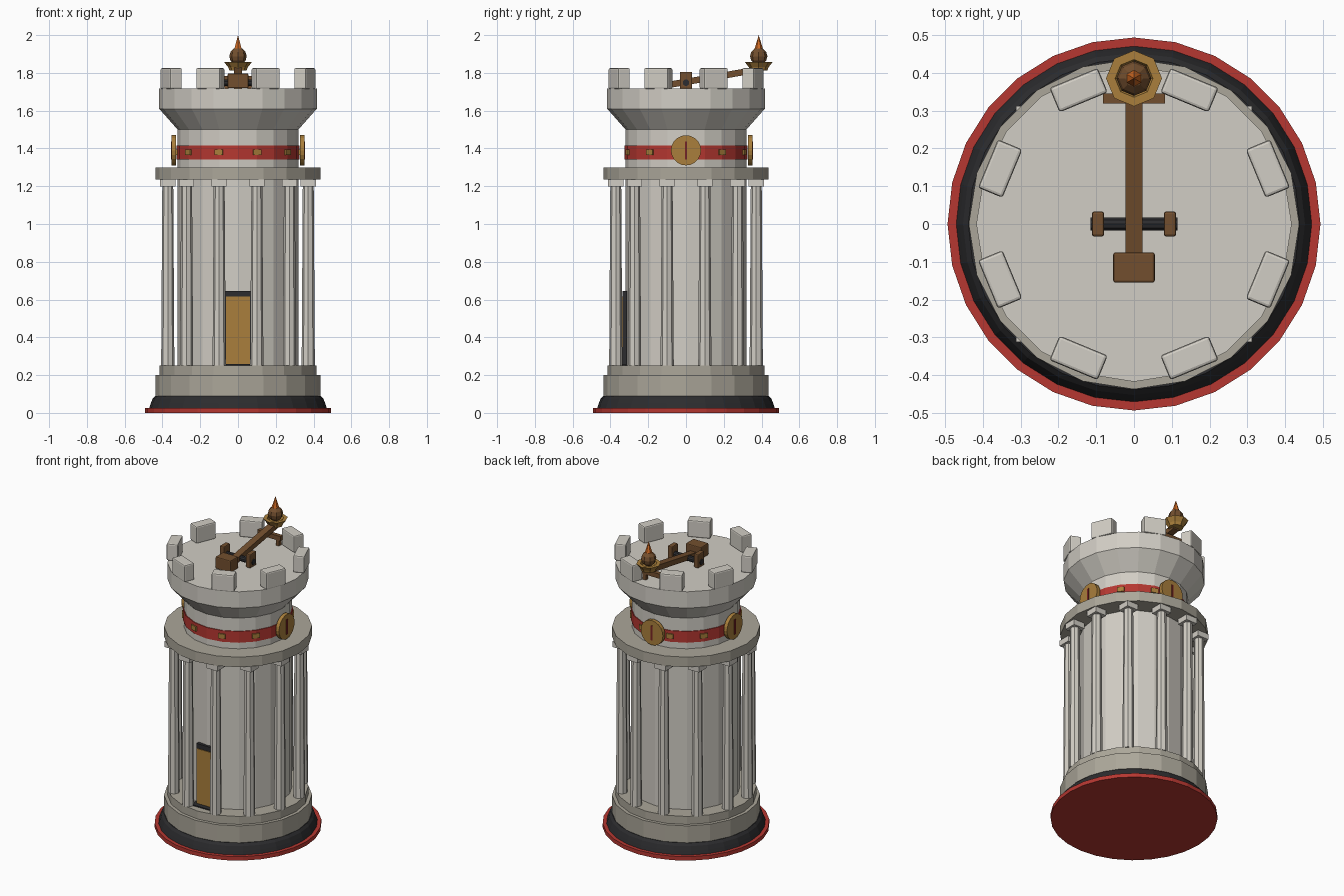
import bpy, bmesh
from math import sin, cos, pi, radians, atan2
from mathutils import Matrix, Vector

cube = bpy.data.objects.get("Cube")
if cube:
    bpy.data.objects.remove(cube, do_unlink=True)


def material(name, *rgb):
    col = [(c / 255) ** 2.2 for c in rgb] + [1]
    m = bpy.data.materials.new(name)
    m.use_nodes = True
    m.diffuse_color = col
    m.node_tree.nodes["Principled BSDF"].inputs["Base Color"].default_value = col
    return m


PALE = material("pale stone", 208, 204, 195)
STONE = material("grey stone", 170, 165, 152)
DARK = material("dark iron", 48, 48, 50)
RED = material("red paint", 180, 58, 52)
GOLD = material("gold", 168, 126, 62)
WOOD = material("brown wood", 114, 80, 50)
FLAME = material("orange flame", 205, 105, 40)
MAROON = material("dark red slit", 120, 40, 40)


def finish(name, bm, mat, matrix=None, bevel=0):
    bmesh.ops.recalc_face_normals(bm, faces=bm.faces)
    me = bpy.data.meshes.new(name)
    bm.to_mesh(me)
    bm.free()
    me.materials.append(mat)
    ob = bpy.data.objects.new(name, me)
    bpy.context.collection.objects.link(ob)
    if matrix:
        ob.matrix_world = matrix
    if bevel:
        mod = ob.modifiers.new("Bevel", "BEVEL")
        mod.width, mod.segments = bevel, 2
    return ob


def box(name, mat, centre, size, turn=0, axis="Z", bevel=0):
    bm = bmesh.new()
    bmesh.ops.create_cube(bm, size=1, matrix=Matrix.Diagonal((*size, 1)))
    return finish(name, bm, mat, Matrix.Translation(centre) @ Matrix.Rotation(turn, 4, axis), bevel)


def lathe(name, mat, profile, sides, matrix=None):
    """Stack of (radius, height) rings, capped at both ends."""
    bm = bmesh.new()
    rings = [[bm.verts.new((r * cos(2 * pi * i / sides), r * sin(2 * pi * i / sides), z))
              for i in range(sides)] for r, z in profile]
    for a, b in zip(rings, rings[1:]):
        for i in range(sides):
            j = (i + 1) % sides
            bm.faces.new((a[i], a[j], b[j], b[i]))
    bm.faces.new(rings[0])
    bm.faces.new(rings[-1])
    return finish(name, bm, mat, matrix)


def around(radius, angle, z):
    return Vector((radius * cos(angle), radius * sin(angle), z))


# Stepped base
lathe("base_disc", RED, [(.493, 0), (.493, .026)], 28)
lathe("base_plinth", DARK, [(.47, .026), (.462, .05), (.452, .075), (.438, .09)], 28)
lathe("lower_drum", STONE, [(.437, .09), (.437, .2)], 20)
lathe("upper_drum", STONE, [(.416, .2), (.416, .252)], 20)

# Tower body, ledge and flared crown
lathe("tower_shaft", PALE, [(.32, .25), (.32, 1.5)], 20)
lathe("ledge_ring", STONE, [(.437, 1.235), (.437, 1.3)], 20)
lathe("red_band", RED, [(.325, 1.342), (.325, 1.415)], 20)
lathe("crown", PALE, [(.32, 1.5), (.417, 1.61), (.417, 1.717)], 20)

# Colonnade
for k in range(12):
    p = around(.385, radians(15 + 30 * k), 0)
    lathe("column", PALE, [(.035, .25), (.029, 1.2)], 8, Matrix.Translation(p))
    box("column_capital", PALE, p + Vector((0, 0, 1.217)), (.08, .08, .036))

# Battlements
for k in range(8):
    a = radians(22.5 + 45 * k)
    box("merlon", PALE, around(.383, a, 1.77), (.07, .138, .11), a, bevel=.008)

# Band studs; the three medallions
for k in range(10):
    a = radians(36 * k)
    box("band_stud", GOLD, around(.323, a, 1.38), (.016, .044, .03), a)
for a in (0, pi / 2, pi):
    face = Matrix.Rotation(a, 4, "Z") @ Matrix.Rotation(pi / 2, 4, "Y")
    lathe("medallion", GOLD, [(.08, .328), (.08, .352)], 20,
          Matrix.Translation((0, 0, 1.39)) @ face)
    box("medallion_slit", MAROON, around(.353, a, 1.39), (.006, .012, .095), a)

# Doorway
box("door_frame", DARK, (0, -.324, .448), (.13, .022, .395))
box("door_panel", GOLD, (0, -.336, .433), (.126, .006, .364))
box("door_step", DARK, (0, -.345, .254), (.17, .05, .008))

# Catapult pivot
for s in (-1, 1):
    box("pivot_post", WOOD, (s * .095, 0, 1.761), (.032, .066, .09), bevel=.006)
    box("rest_leg", WOOD, (s * .06, .332, 1.735), (.022, .025, .05))
lathe("axle", DARK, [(.018, -.115), (.018, .115)], 10,
      Matrix.Translation((0, 0, 1.748)) @ Matrix.Rotation(pi / 2, 4, "Y"))
box("arm_rest", WOOD, (0, .332, 1.768), (.164, .026, .03))

# Throwing arm between the counterweight and the bowl
start, end = Vector((0, -.12, 1.732)), Vector((0, .385, 1.818))
d = end - start
box("throwing_arm", WOOD, (start + end) / 2, (.044, d.length, .034), atan2(d.z, d.y), "X")
box("counterweight", WOOD, (0, -.115, 1.758), (.11, .08, .078), bevel=.006)

# Bowl with burning shot
at = Matrix.Translation((0, .385, 0))
lathe("bowl", GOLD, [(.045, 1.812), (.052, 1.83), (.074, 1.858), (.05, 1.858), (.04, 1.84)], 8, at)
bm = bmesh.new()
bmesh.ops.create_uvsphere(bm, u_segments=8, v_segments=6, radius=.046)
finish("shot", bm, WOOD, at @ Matrix.Translation((0, 0, 1.888)))
bm = bmesh.new()
bmesh.ops.create_cone(bm, cap_ends=True, segments=6, radius1=.026, radius2=0, depth=.085)
finish("flame", bm, FLAME, at @ Matrix.Translation((0, 0, 1.9575)))
